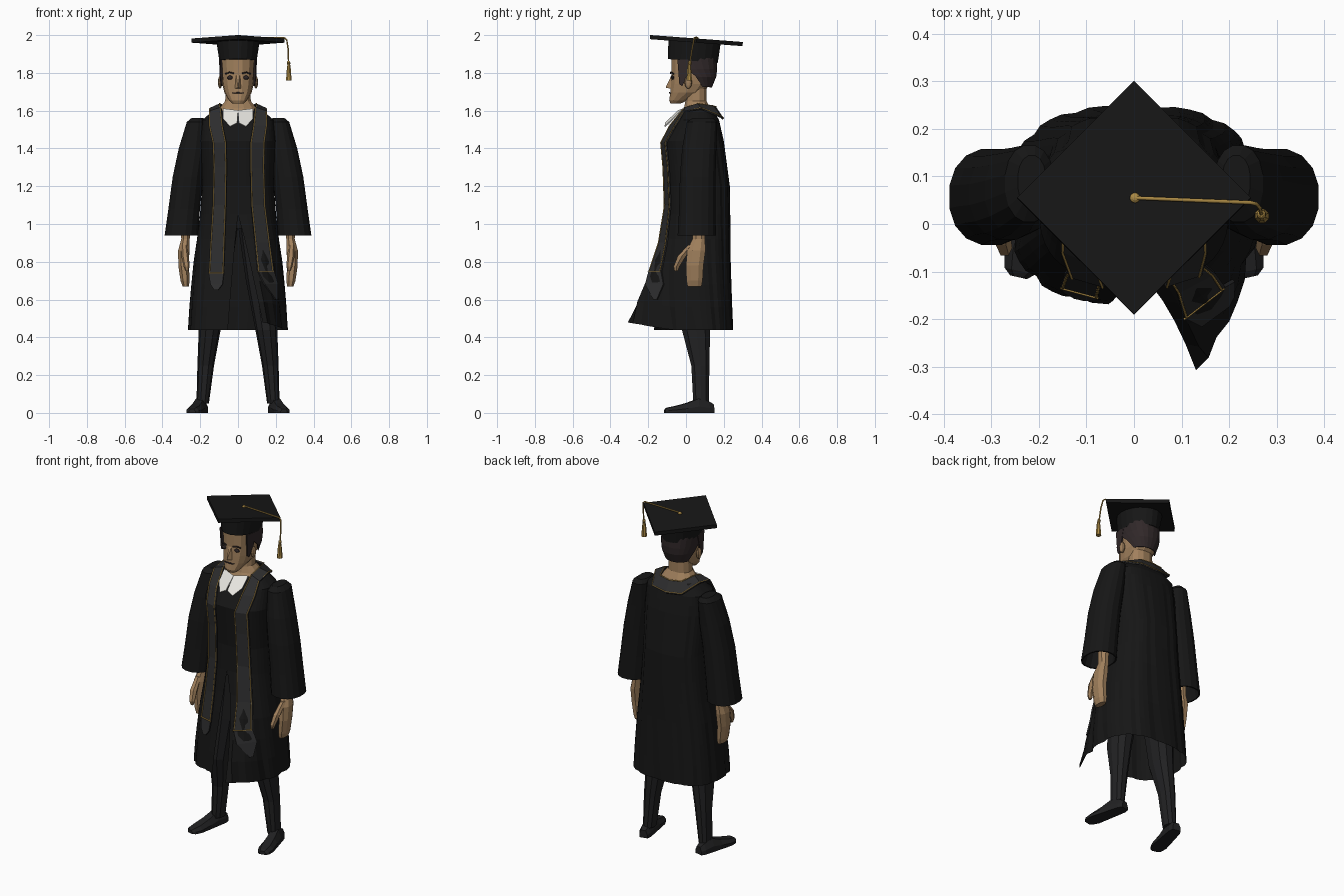
import bpy, bmesh
from math import sin, cos, asin, pi, copysign
from mathutils import Vector

if "Cube" in bpy.data.objects:
    bpy.data.objects.remove(bpy.data.objects["Cube"])

def material(name, rgb):
    m = bpy.data.materials.new(name)
    m.diffuse_color = (*rgb, 1)
    m.use_nodes = True
    m.node_tree.nodes["Principled BSDF"].inputs["Base Color"].default_value = m.diffuse_color
    return m

BLACK = material("black_cloth", (.008, .008, .008))
DARK = material("trouser_grey", (.015, .015, .016))
STOLE = material("stole_grey", (.026, .026, .027))
SKIN = material("skin", (.36, .22, .11))
HAIR = material("hair_brown", (.03, .021, .022))
GOLD = material("gold", (.42, .26, .06))
WHITE = material("white", (.8, .79, .74))

def mesh(name, verts, faces, mat, thick=0):
    me = bpy.data.meshes.new(name)
    me.from_pydata([tuple(v) for v in verts], [], faces)
    bm = bmesh.new()
    bm.from_mesh(me)
    bmesh.ops.recalc_face_normals(bm, faces=bm.faces)
    bm.to_mesh(me)
    bm.free()
    me.materials.append(mat)
    o = bpy.data.objects.new(name, me)
    bpy.context.collection.objects.link(o)
    if thick:
        mod = o.modifiers.new("thickness", 'SOLIDIFY')
        mod.thickness, mod.offset = thick, 0
    return o

def loft(name, rings, mat, closed=True, caps=True, thick=0):
    n = len(rings[0])
    verts = [v for r in rings for v in r]
    faces = []
    for j in range(len(rings) - 1):
        for i in range(n if closed else n - 1):
            k = (i + 1) % n
            faces.append((j*n + i, j*n + k, (j + 1)*n + k, (j + 1)*n + i))
    if closed and caps:
        faces += [tuple(range(n)), tuple(range(len(verts) - n, len(verts)))]
    return mesh(name, verts, faces, mat, thick)

def sp(v, p):
    return copysign(abs(v)**p, v)

def ring(z, rx, yf, yb, cx=0, s=1, n=12, p=.85, gap=None):
    """Horizontal oval from yf to yb; angle 0 is the front, gap leaves the front open."""
    mid, half = (yf + yb)/2, (yb - yf)/2
    if gap is None:
        ang = [2*pi*(i + .5)/n for i in range(n)]
    else:
        ang = [gap + (2*pi - 2*gap)*i/n for i in range(n + 1)]
    return [Vector((s*(cx + rx*sp(sin(a), p)), mid - half*sp(cos(a), p), z)) for a in ang]

def tube(name, pts, r, mat):
    cu = bpy.data.curves.new(name, 'CURVE')
    cu.dimensions, cu.bevel_depth, cu.bevel_resolution = '3D', r, 1
    spl = cu.splines.new('POLY')
    spl.points.add(len(pts) - 1)
    for q, v in zip(spl.points, pts):
        q.co = (*v, 1)
    cu.use_fill_caps = True
    cu.materials.append(mat)
    o = bpy.data.objects.new(name, cu)
    bpy.context.collection.objects.link(o)

def ball(name, loc, scale, mat):
    bpy.ops.mesh.primitive_uv_sphere_add(segments=10, ring_count=6, radius=1, location=loc)
    o = bpy.context.object
    o.name, o.scale = name, scale
    o.data.materials.append(mat)

# gown: open-fronted skirt, with one front flap blown forward
GOWN = [(1.61, .12, .0, .14), (1.55, .19, -.06, .175), (1.44, .2, -.122, .2), (1.2, .19, -.1, .232),
        (1.0, .205, -.105, .235), (.8, .235, -.135, .237), (.6, .255, -.16, .243), (.44, .265, -.17, .25)]
P = .75

def gown(a, z, pleat=0):
    for u, v in zip(GOWN, GOWN[1:]):
        if v[0] <= z + 1e-6:
            break
    t = (u[0] - z)/(u[0] - v[0])
    rx, yf, yb = [u[k] + (v[k] - u[k])*t for k in (1, 2, 3)]
    mid, half = (yf + yb)/2, (yb - yf)/2*(1 - pleat)
    s = max(0, (1.05 - z)/.61)
    w = max(0, 1 - abs(a - .42)/.7)*s**1.4
    return Vector((rx*(1 - pleat)*sp(sin(a), P), mid - half*sp(cos(a), P) - .155*w, z + .04*w)), rx

def front(x, z, lift=.012):
    rx = gown(0, z)[1]
    a = asin(min(1, (abs(x)/rx)**(1/P)))
    y = gown(a if x > 0 else 2*pi - a, z)[0].y
    return Vector((x, y - lift, z))

N, rows = 48, []
for z in (1.61, 1.55, 1.5, 1.44, 1.32, 1.2, 1.05, .92, .8, .68, .56, .44):
    s = max(0, (1.05 - z)/.61)
    a0, a1 = .4*s, 2*pi - .12*s
    row = []
    for i in range(N + 1):
        a = a0 + (a1 - a0)*i/N
        fold = (.025 if z < 1.5 and 1.9 < a < 4.4 else .035*s) if i % 4 == 2 else 0
        row.append(gown(a, z, fold)[0])
    rows.append(row)
loft("gown", rows, BLACK, closed=False)

# paired parts: sleeves, hands, legs, shoes, ears, eyes
for s, side in ((1, "left"), (-1, "right")):
    R = lambda z, cx, cy, rx, ry, n=12, p=.9: ring(z, rx, cy - ry, cy + ry, cx, s, n, p)
    loft(side + "_sleeve", [R(*v, n=16) for v in (
        (1.562, .215, .09, .03, .055), (1.54, .22, .085, .052, .082), (1.4, .24, .07, .075, .092),
        (1.25, .265, .062, .082, .096), (1.08, .285, .06, .085, .098), (.94, .3, .057, .09, .103),
        (.94, .3, .057, .082, .095), (1.06, .285, .06, .07, .08))], BLACK)
    loft(side + "_hand", [R(*v, n=8) for v in (
        (1.07, .275, .068, .03, .038), (.92, .278, .067, .024, .036), (.86, .287, .055, .032, .052),
        (.78, .288, .046, .03, .05), (.7, .28, .045, .026, .046), (.67, .277, .045, .018, .04))], SKIN)
    loft(side + "_thumb", [R(*v, n=6) for v in (
        (.89, .285, .03, .016, .02), (.83, .28, -.022, .02, .025), (.775, .272, -.05, .016, .018),
        (.75, .27, -.052, .008, .01))], SKIN)
    loft(side + "_trouser_leg", [R(*v, n=10) for v in (
        (.98, .09, .065, .088, .1), (.7, .12, .06, .078, .09), (.44, .15, .053, .058, .078),
        (.25, .171, .076, .044, .05), (.05, .187, .08, .033, .043))], DARK)
    heel, toe = Vector((s*.185, .145, 0)), Vector((s*.243, -.112, 0))
    along = (toe - heel).normalized()
    across = Vector((-along.y, along.x, 0))
    shoe = []
    for t, w, h in ((0, .024, .045), (.1, .034, .06), (.32, .037, .075), (.55, .04, .052),
                    (.8, .043, .035), (.95, .033, .028), (1, .018, .02)):
        c = heel.lerp(toe, t)
        shoe.append([c + across*w*k + Vector((0, 0, h*q)) for k, q in (
            (-1, 0), (-1, .45), (-.55, 1), (.55, 1), (1, .45), (1, 0))])
    loft(side + "_shoe", shoe, DARK)
    ball(side + "_ear", (s*.095, .012, 1.75), (.012, .02, .034), SKIN)
    ball(side + "_eye", (s*.043, -.071, 1.775), (.016, .008, .011), HAIR)
    tube(side + "_eyebrow", [(s*.022, -.082, 1.797), (s*.045, -.08, 1.803), (s*.066, -.066, 1.795)], .004, HAIR)
    # sideburn
    mesh(side + "_sideburn", [(s*.088, -.045, 1.87), (s*.096, .03, 1.87), (s*.094, .01, 1.79),
         (s*.087, -.02, 1.73), (s*.086, -.035, 1.74)], [(0, 1, 2, 3, 4)], HAIR, .008)

# neck and head
loft("neck", [ring(*v) for v in ((1.58, .13, -.03, .145), (1.615, .1, -.012, .13),
     (1.65, .07, -.005, .11), (1.74, .065, 0, .11))], SKIN)
loft("head", [ring(*v, n=14) for v in ((1.637, .03, -.082, -.03), (1.655, .048, -.09, .01),
     (1.695, .072, -.085, .09), (1.74, .083, -.082, .132), (1.79, .088, -.078, .15),
     (1.87, .09, -.078, .155))], SKIN)
loft("hair", [ring(z, rx, yf, yb, gap=g, n=12) for z, rx, yf, yb, g in (
     (1.725, .082, -.08, .135, 2.1), (1.78, .094, -.08, .157, 1.65), (1.82, .096, -.08, .162, 1.35),
     (1.88, .096, -.08, .162, 1.15))], HAIR, closed=False, thick=.006)
mesh("nose", [(-.01, -.076, 1.79), (.01, -.076, 1.79), (.02, -.076, 1.715), (-.02, -.076, 1.715),
     (0, -.108, 1.722)], [(0, 1, 4), (1, 2, 4), (2, 3, 4), (3, 0, 4), (0, 3, 2, 1)], SKIN)
tube("mouth", [(-.03, -.08, 1.693), (0, -.087, 1.695), (.03, -.08, 1.693)], .0035, HAIR)

# shirt collar
for s, side in ((1, "left"), (-1, "right")):
    mesh(side + "_shirt_collar", [(0, -.04, 1.6), (s*.08, -.015, 1.61), (s*.078, -.07, 1.555),
         (s*.042, -.112, 1.515), (s*.004, -.108, 1.535)], [(0, 1, 2, 3, 4)], WHITE, .006)

# stole: one long band around the neck, hung down the front
def half(s, rows):
    top = [((.07, .14, 1.625), (.1, .185, 1.565)), ((.095, .06, 1.635), (.15, .08, 1.61)),
           ((.09, -.005, 1.615), (.153, -.01, 1.595))]
    pts = [tuple(Vector((s*x, y, z)) for x, y, z in pr) for pr in top]
    return pts + [(front(s*a, z), front(s*b, z)) for z, a, b in rows]

left = half(1, [(1.52, .08, .155), (1.43, .065, .142), (1.3, .065, .14), (1.1, .07, .145),
                (.9, .09, .17), (.75, .105, .19), (.68, .14, .21), (.6, .198, .208)])
right = half(-1, [(1.52, .08, .155), (1.43, .062, .135), (1.3, .06, .13), (1.1, .063, .135),
                  (.9, .07, .147), (.74, .075, .155), (.68, .082, .145), (.65, .105, .125)])
back = (Vector((0, .155, 1.62)), Vector((0, .197, 1.555)))
band = right[::-1] + [back] + left
loft("stole", band, STOLE, closed=False, thick=.008)
out = Vector((0, -.005, 0))

def trim(t):
    return [a.lerp(b, t) + (out if a.y < .03 else Vector((0, .003, .004))) for a, b in band[2:-2]]
for name, t in (("inner_trim", .06), ("outer_trim", .94)):
    tube(name, trim(t), .0028, GOLD)
for name, (a, b) in (("left_end_trim", left[-3]), ("right_end_trim", right[-3])):
    tube(name, [a + out, b + out], .0028, GOLD)

# cap: tilted square board on a round crown
TILT = .075
crown = [ring(*v, n=20, p=1) for v in ((1.862, .1, -.097, .17), (1.964, .115, -.095, .185))]
for r in crown:
    for v in r:
        v.z -= TILT*(v.y - .055)
loft("cap_crown", crown, BLACK)
bpy.ops.mesh.primitive_cylinder_add(vertices=4, radius=.246, depth=.022,
                                    location=(0, .055, 1.971), rotation=(-TILT, 0, 0))
bpy.context.object.name = "cap_board"
bpy.context.object.data.materials.append(BLACK)

# button, cord and tassel
ball("cap_button", (.002, .055, 1.984), (.011, .011, .008), GOLD)
tube("tassel_cord", [(0, .055, 1.988), (.245, .045, 1.986), (.258, .042, 1.975), (.265, .033, 1.93),
     (.268, .02, 1.85)], .004, GOLD)
ball("tassel_knot", (.268, .02, 1.852), (.01, .01, .012), GOLD)
loft("tassel", [ring(z, r, .017 - r, .017 + r, .269, n=8, p=1) for z, r in (
     (1.848, .007), (1.825, .011), (1.76, .016))], GOLD)
